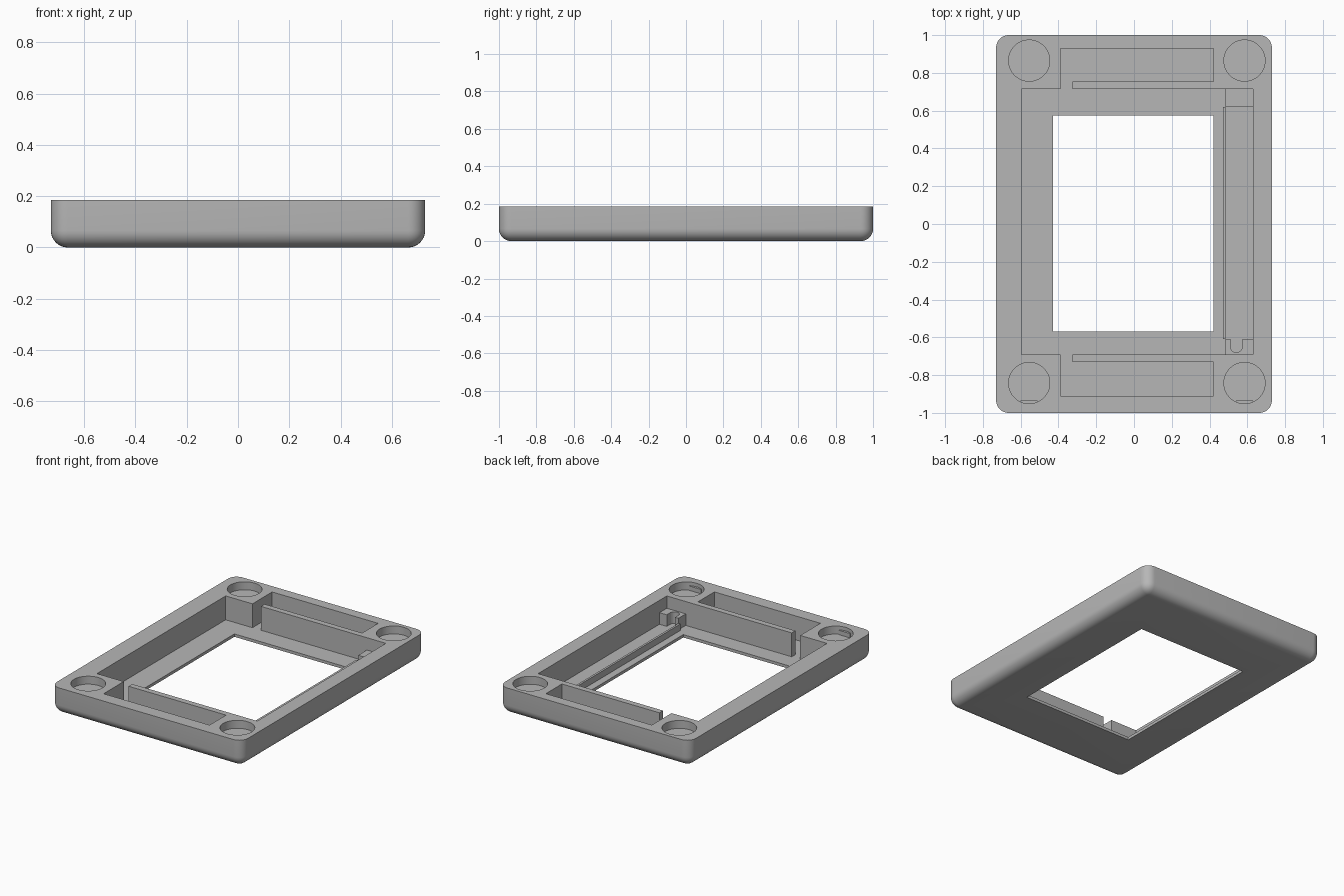
import bpy, bmesh, math
from mathutils import Vector

HEIGHT, FLOOR = 0.185, 0.02

old = bpy.data.objects.get("Cube")
if old:
    bpy.data.objects.remove(old, do_unlink=True)

grey = bpy.data.materials.new("plain grey")
grey.use_nodes = True
grey.diffuse_color = (0.47, 0.47, 0.47, 1)
grey.node_tree.nodes["Principled BSDF"].inputs["Base Color"].default_value = grey.diffuse_color


def finish(name, bm):
    bmesh.ops.recalc_face_normals(bm, faces=bm.faces)
    mesh = bpy.data.meshes.new(name)
    bm.to_mesh(mesh)
    bm.free()
    mesh.materials.append(grey)
    obj = bpy.data.objects.new(name, mesh)
    bpy.context.collection.objects.link(obj)
    return obj


def prism(name, outline, z0, z1):
    """Extrude a flat outline from z0 up to z1."""
    bm = bmesh.new()
    face = bm.faces.new([bm.verts.new((x, y, z0)) for x, y in outline])
    new = bmesh.ops.extrude_face_region(bm, geom=[face])["geom"]
    bmesh.ops.translate(bm, vec=(0, 0, z1 - z0),
                        verts=[v for v in new if isinstance(v, bmesh.types.BMVert)])
    return finish(name, bm)


def rect(x0, x1, y0, y1):
    return [(x0, y0), (x1, y0), (x1, y1), (x0, y1)]


def arc(cx, cy, r, start, end, steps):
    angles = [math.radians(start + (end - start) * i / steps) for i in range(steps + 1)]
    return [(cx + r * math.cos(a), cy + r * math.sin(a)) for a in angles]


def cut(target, cutter):
    cutter.hide_render = True
    mod = target.modifiers.new("cut", "BOOLEAN")
    mod.operation, mod.solver, mod.object = "DIFFERENCE", "EXACT", cutter
    bpy.context.view_layer.objects.active = target
    bpy.ops.object.modifier_apply(modifier=mod.name)
    bpy.data.objects.remove(cutter, do_unlink=True)


# Tray body: box with rounded upright and bottom edges, crisp top rim
bm = bmesh.new()
bmesh.ops.create_cube(bm, size=1)
for v in bm.verts:
    v.co = Vector((v.co.x * 1.46, v.co.y * 2, (v.co.z + 0.5) * HEIGHT))
rounded = [e for e in bm.edges if min(v.co.z for v in e.verts) < 0.01]
bmesh.ops.bevel(bm, geom=rounded, offset=0.066, offset_type="OFFSET",
                segments=8, profile=0.5, affect="EDGES")
frame = finish("tray_frame", bm)

# Main cavity with side pockets, leaving two thin spring arms
cavity = [(-0.595, -0.69), (-0.39, -0.69), (-0.39, -0.91), (0.42, -0.91),
          (0.42, -0.73), (-0.325, -0.73), (-0.325, -0.69), (0.63, -0.69),
          (0.63, 0.715), (-0.325, 0.715), (-0.325, 0.755), (0.42, 0.755),
          (0.42, 0.93), (-0.39, 0.93), (-0.39, 0.715), (-0.595, 0.715)]
cut(frame, prism("cavity_cutter", cavity, FLOOR, HEIGHT + 0.1))

# Window through the floor
cut(frame, prism("window_cutter", rect(-0.43, 0.42, -0.57, 0.575), -0.1, 0.1))

# Round corner sockets
for x in (-0.555, 0.585):
    for y in (-0.842, 0.865):
        cut(frame, prism("socket_cutter", arc(x, y, 0.109, 0, 354.375, 63),
                         HEIGHT - 0.055, HEIGHT + 0.1))

# Small ledges in the front sockets
for side, x in (("right", -0.555), ("left", 0.585)):
    prism(side + "_socket_ledge", rect(x - 0.045, x + 0.045, -0.955, -0.935),
          HEIGHT - 0.06, HEIGHT - 0.025)

# Channel along the left wall: low lip and two end blocks
prism("channel_lip", rect(0.47, 0.485, -0.61, 0.62), FLOOR - 0.005, 0.065)
prism("back_channel_block", rect(0.485, 0.635, 0.62, 0.72), FLOOR - 0.005, 0.1)
notch = arc(0.542, -0.648, 0.032, 360, 180, 12)
block = [(0.485, -0.695), (0.635, -0.695), (0.635, -0.61), (0.574, -0.61)]
prism("front_channel_block", block + notch + [(0.51, -0.61), (0.485, -0.61)],
      FLOOR - 0.005, 0.1)

# Smooth the rounded surfaces, keep edges crisp
bpy.ops.object.select_all(action="DESELECT")
frame.select_set(True)
bpy.context.view_layer.objects.active = frame
bpy.ops.object.shade_smooth_by_angle(angle=math.radians(30))
